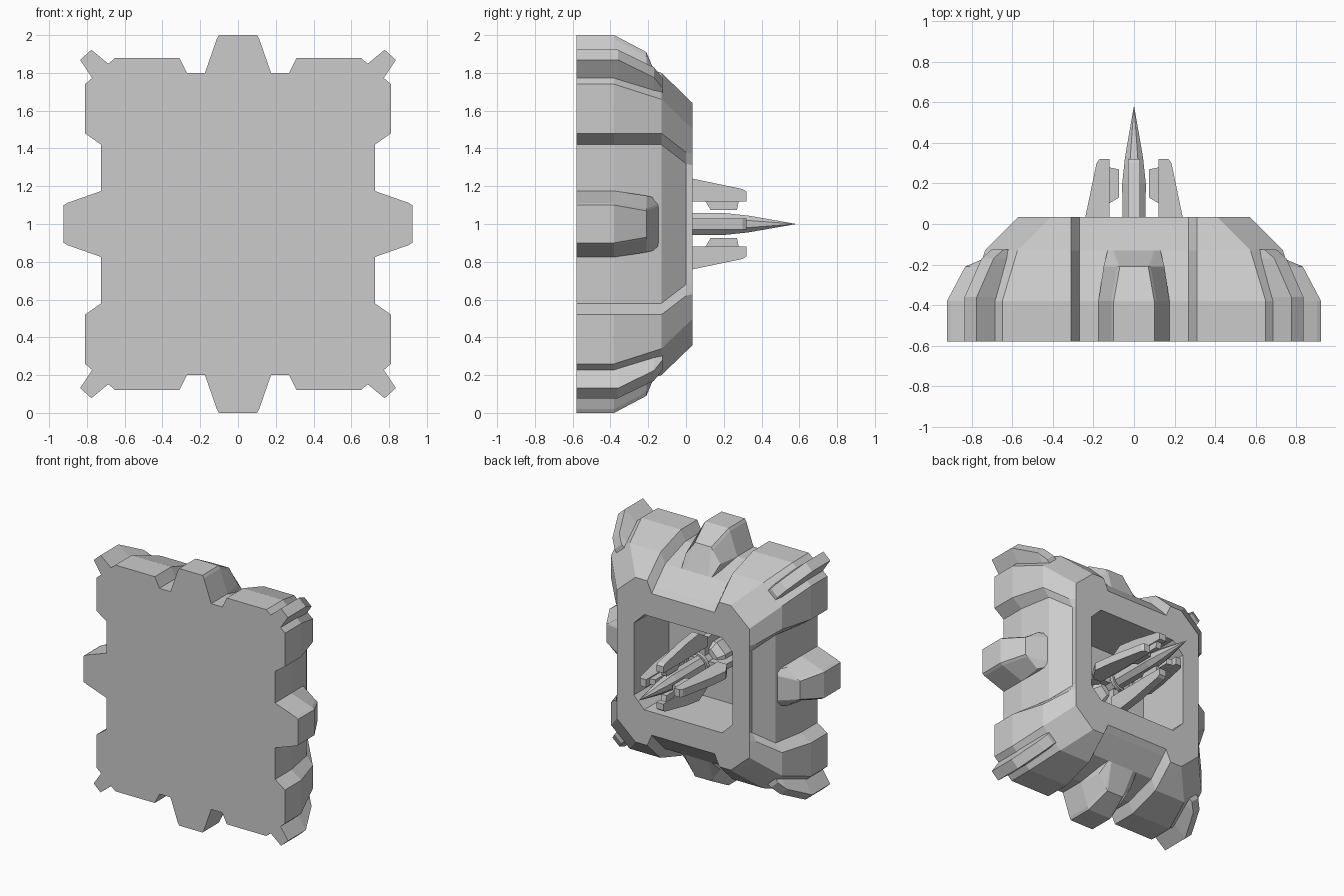
import bpy, bmesh, math
from mathutils import Matrix, Vector

if "Cube" in bpy.data.objects:
    bpy.data.objects.remove(bpy.data.objects["Cube"])

grey = bpy.data.materials.new("plain_grey")
grey.use_nodes = True
COLOUR = (0.6, 0.6, 0.6, 1)
grey.diffuse_color = COLOUR
grey.node_tree.nodes["Principled BSDF"].inputs["Base Color"].default_value = COLOUR
CENTRE = Matrix.Translation((0, 0, 1))


def finish(name, bm, matrix=None):
    bmesh.ops.remove_doubles(bm, verts=bm.verts, dist=0.0005)
    bmesh.ops.recalc_face_normals(bm, faces=bm.faces)
    mesh = bpy.data.meshes.new(name)
    bm.to_mesh(mesh)
    bm.free()
    mesh.materials.append(grey)
    mesh.transform(CENTRE @ (matrix or Matrix()))
    ob = bpy.data.objects.new(name, mesh)
    bpy.context.scene.collection.objects.link(ob)
    return ob


def loft(name, sections, matrix=None):
    """Skin a list of (y, [(x, z), ...]) outlines and cap both ends."""
    bm = bmesh.new()
    rings = [[bm.verts.new((x, y, z)) for x, z in pts] for y, pts in sections]
    for a, b in zip(rings, rings[1:]):
        for i in range(len(a)):
            j = (i + 1) % len(a)
            bm.faces.new((a[i], a[j], b[j], b[i]))
    bm.faces.new(rings[0])
    bm.faces.new(rings[-1])
    return finish(name, bm, matrix)


def four_way(quarter):
    """Mirror a quarter outline into a closed loop."""
    mirror = [(-x, z) for x, z in reversed(quarter)]
    half = quarter + mirror
    return half + [(x, -z) for x, z in reversed(half)]


def turn(angle):
    return Matrix.Rotation(angle, 4, 'Y')


# Notched shell: block width, block height, side floor, top floor, side notch half height
def shell_outline(bx, bz, fx, fz, n):
    return four_way([(fx, n), (bx, n + 0.06), (bx, bz - 0.14), (bx - 0.16, bz),
                     (0.31, bz), (0.27, fz)])


shell = loft("shell", [
    (-0.58, shell_outline(0.81, 0.88, 0.725, 0.80, 0.42)),
    (-0.38, shell_outline(0.81, 0.88, 0.725, 0.80, 0.42)),
    (-0.13, shell_outline(0.735, 0.80, 0.68, 0.72, 0.42)),
    (0.0, shell_outline(0.605, 0.675, 0.57, 0.59, 0.32)),
    (0.035, shell_outline(0.57, 0.64, 0.569, 0.55, 0.31)),
])

# Cavity cut into the rear of the shell
hole = four_way([(0.425, 0.28), (0.335, 0.37)])
cutter = loft("cavity_cutter", [(-0.4, hole), (0.2, hole)])
cutter.hide_render = True
cutter.hide_viewport = True
cut = shell.modifiers.new("cavity", 'BOOLEAN')
cut.object = cutter
cut.operation = 'DIFFERENCE'
cut.solver = 'EXACT'


# Wedge lugs on the four sides
def lug_outline(top, tip, base):
    return [(-base, 0.6), (-base, 0.8), (-tip - 0.012, top - 0.02), (-tip, top),
            (tip, top), (tip + 0.012, top - 0.02), (base, 0.8), (base, 0.6)]


for side, angle, shift in (("top", 0, 0), ("left", 90, -0.077),
                           ("bottom", 180, 0), ("right", 270, -0.077)):
    loft(side + "_lug", [
        (-0.58, lug_outline(1.0, 0.1, 0.175)),
        (-0.38, lug_outline(1.0, 0.1, 0.175)),
        (-0.21, lug_outline(0.91, 0.07, 0.15)),
        (-0.13, [(x, min(z, 0.74) - 0.02) for x, z in lug_outline(0.83, 0.1, 0.13)]),
    ], turn(math.radians(angle)) @ Matrix.Translation((0, 0, shift)))


# Diagonal braces on the corners
def brace_outline(d):
    return [(-0.06, 0.85), (-0.058, 1.085 + d), (-0.04, 1.205 + d),
            (0.04, 1.205 + d), (0.058, 1.085 + d), (0.06, 0.85)]


diagonal = math.atan2(0.8075, 0.8975)
for name, sx, sz in (("upper_left", 1, 1), ("upper_right", -1, 1),
                     ("lower_left", 1, -1), ("lower_right", -1, -1)):
    flip = Matrix.Diagonal((sx, 1, sz, 1))
    brace = loft(name + "_brace", [
        (-0.58, brace_outline(0)), (-0.36, brace_outline(0)),
        (-0.17, brace_outline(-0.125)), (-0.125, brace_outline(-0.2)),
    ], flip @ turn(diagonal))
    if sx * sz < 0:
        brace.data.flip_normals()


# Central needle, hub and collar
def octagon(r):
    return [(r * math.cos(math.pi * (i + 0.5) / 4), r * math.sin(math.pi * (i + 0.5) / 4))
            for i in range(8)]


loft("needle", [(-0.35, octagon(0.06)), (0.2, octagon(0.063)),
                (0.33, octagon(0.048)), (0.58, octagon(0.001))])
loft("hub", [(-0.42, octagon(0.14)), (-0.3, octagon(0.14)), (-0.25, octagon(0.1))])

bm = bmesh.new()
steps = 24
for i in range(steps):
    a = math.tau * i / steps
    for r, y in ((0.085, -0.15), (0.1, -0.15), (0.1, -0.12), (0.085, -0.12)):
        bm.verts.new((r * math.cos(a), y, r * math.sin(a)))
bm.verts.ensure_lookup_table()
for i in range(steps):
    for k in range(4):
        p, q = i * 4, (i + 1) % steps * 4
        m = (k + 1) % 4
        bm.faces.new([bm.verts[v] for v in (p + k, p + m, q + m, q + k)])
finish("collar", bm)


# Four prongs around the needle, each with a pad and a mounting arm
def plate(name, outline, half, matrix):
    """Extrude a (y, z) outline across x."""
    bm = bmesh.new()
    face = bm.faces.new([bm.verts.new((-half, y, z)) for y, z in outline])
    out = bmesh.ops.extrude_face_region(bm, geom=[face])
    verts = [v for v in out["geom"] if isinstance(v, bmesh.types.BMVert)]
    bmesh.ops.translate(bm, verts=verts, vec=Vector((2 * half, 0, 0)))
    finish(name, bm, matrix)


for i, side in enumerate(("top", "left", "bottom", "right")):
    m = turn(i * math.pi / 2)
    plate(side + "_prong", [(-0.22, 0.12), (-0.22, 0.2), (-0.12, 0.26), (0.035, 0.24),
                            (0.3, 0.185), (0.32, 0.17), (0.32, 0.12)], 0.03, m)
    plate(side + "_pad", [(0.1, 0.125), (0.13, 0.075), (0.27, 0.075), (0.28, 0.125)], 0.022, m)
    plate(side + "_arm", [(-0.4, 0.05), (-0.4, 0.2), (-0.2, 0.18), (-0.2, 0.05)], 0.022, m)
